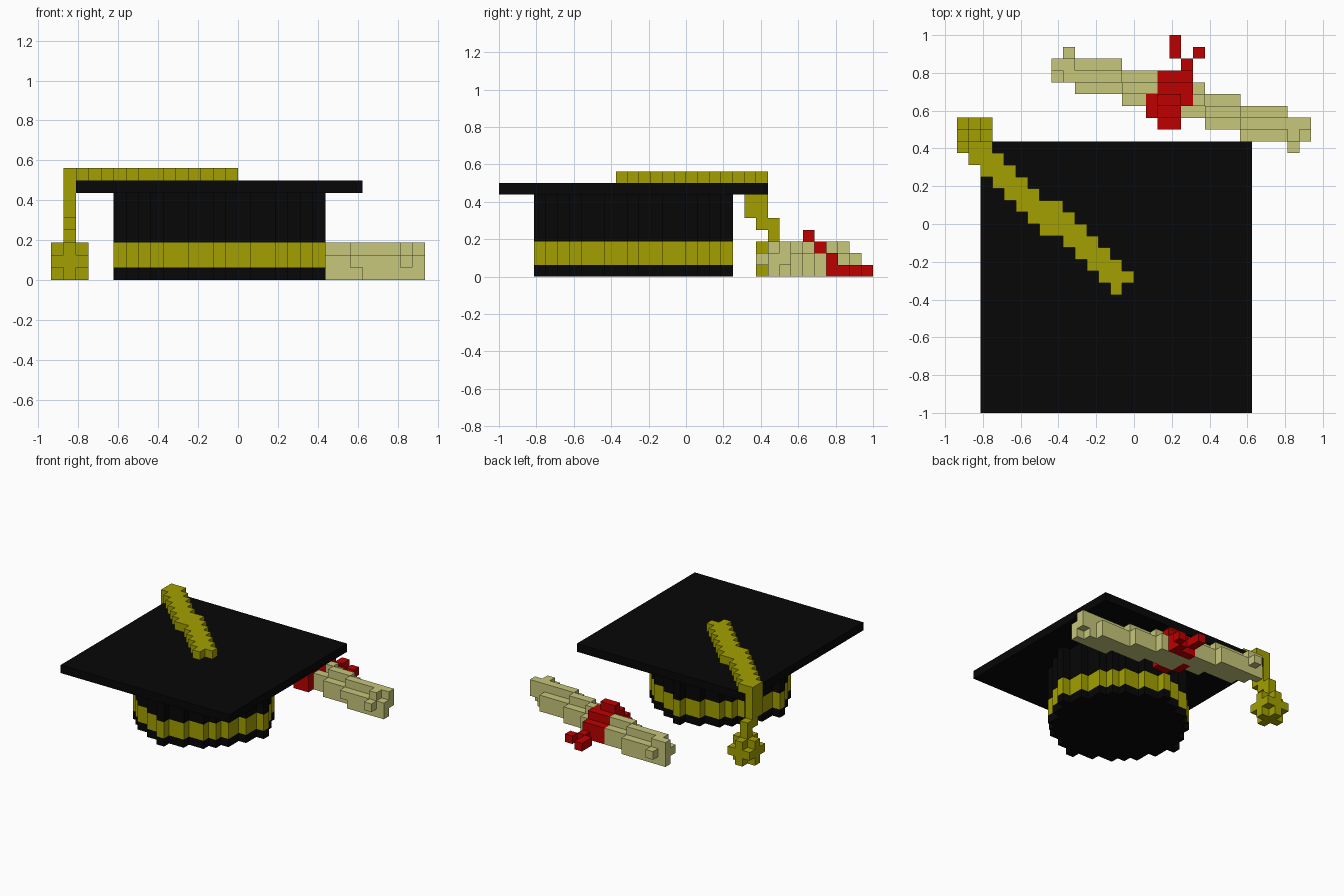
import bpy, bmesh, math
from mathutils import Vector

if "Cube" in bpy.data.objects:
    bpy.data.objects.remove(bpy.data.objects["Cube"])

U = 1 / 16  # edge of one block


def material(name, rgb):
    m = bpy.data.materials.new(name)
    m.diffuse_color = (*rgb, 1)
    m.use_nodes = True
    m.node_tree.nodes["Principled BSDF"].inputs["Base Color"].default_value = m.diffuse_color
    return m


BLACK = material("black_cloth", (0.002, 0.002, 0.002))
GOLD = material("gold_cord", (0.36, 0.35, 0.0))
PAPER = material("paper", (0.57, 0.57, 0.2))
RED = material("red_ribbon", (0.52, 0.0, 0.0))


def box(x0, x1, y0, y1, z0, z1):
    """Block cells in inclusive ranges."""
    return {(x, y, z) for x in range(x0, x1 + 1)
            for y in range(y0, y1 + 1) for z in range(z0, z1 + 1)}


def blocks(name, cells, mat):
    """Closed skin around a set of cells, with flat areas merged."""
    bm = bmesh.new()
    for c in cells:
        for axis in range(3):
            for s in (-1, 1):
                n = list(c)
                n[axis] += s
                if tuple(n) in cells:
                    continue
                d, a, b = Vector((0, 0, 0)), Vector((0, 0, 0)), Vector((0, 0, 0))
                d[axis], a[(axis + 1) % 3], b[(axis + 2) % 3] = s / 2, 0.5, 0.5
                mid = Vector(c) + Vector((0.5, 0.5, 0.5)) + d
                quad = [mid - a - b, mid + a - b, mid + a + b, mid - a + b]
                bm.faces.new([bm.verts.new(p * U) for p in quad[::s]])
    bmesh.ops.remove_doubles(bm, verts=bm.verts[:], dist=1e-4)
    bmesh.ops.dissolve_limit(bm, angle_limit=math.radians(1),
                             verts=bm.verts[:], edges=bm.edges[:])
    me = bpy.data.meshes.new(name)
    bm.to_mesh(me)
    bm.free()
    me.materials.append(mat)
    ob = bpy.data.objects.new(name, me)
    bpy.context.collection.objects.link(ob)


def disc(z0, z1):
    """Round plan with a single block standing out at each quarter point."""
    return {c for c in box(-10, 6, -13, 3, z0, z1)
            if (c[0] + 2) ** 2 + (c[1] + 5) ** 2 <= 53 or c[0] == -2 or c[1] == -5}


# Cap: round crown with a gold band, and the square board
blocks("crown_base", disc(0, 0), BLACK)
blocks("crown_band", disc(1, 2), GOLD)
blocks("crown", disc(3, 6), BLACK)
blocks("board", box(-13, 9, -16, 6, 7, 7), BLACK)

# Cord: diagonal on the board, one x range per row from back to front
rows = [(-14, -13), (-14, -12), (-13, -11), (-12, -10), (-11, -9), (-10, -7),
        (-9, -6), (-8, -5), (-6, -4), (-5, -3), (-4, -2), (-3, -1), (-2, -2)]
cord = set()
for i, (x0, x1) in enumerate(rows):
    cord |= box(x0, x1, 6 - i, 6 - i, 8, 8)
blocks("cord", cord, GOLD)

# Hanging cord and tassel ball
hang = (box(-14, -14, 5, 6, 5, 7) | box(-14, -14, 6, 7, 4, 4)
        | box(-14, -14, 7, 7, 3, 3))
blocks("hanging_cord", hang, GOLD)
ball = {c for c in box(-15, -13, 6, 8, 0, 2)
        if abs(c[0] + 14) + abs(c[1] - 7) + abs(c[2] - 1) < 3}
blocks("tassel", ball, GOLD)

# Ribbon: stepped dome knot with two tails on the ground
ribbon = (box(1, 1, 9, 10, 0, 1) | box(2, 3, 8, 12, 0, 1) | box(4, 4, 10, 12, 0, 1)
          | box(2, 3, 9, 11, 2, 2) | box(4, 4, 10, 11, 2, 2) | box(2, 3, 10, 10, 3, 3)
          | box(4, 4, 13, 13, 0, 0) | box(3, 3, 14, 15, 0, 0) | box(5, 5, 14, 14, 0, 0))
ribbon -= box(2, 4, 9, 11, 0, 0)
blocks("ribbon", ribbon, RED)

# Scroll: slanted bar, three wide with a narrower top ridge and knobbly ends
scroll = box(2, 4, 9, 11, 0, 0)
for x0, x1, y in [(-5, -2, 12), (-1, 1, 11), (4, 5, 10), (6, 8, 9), (9, 12, 8)]:
    scroll |= box(x0, x1, y - 1, y + 1, 0, 1) | box(x0, x1, y, y, 2, 2)
scroll |= (box(-6, -6, 12, 13, 0, 2) | box(-6, -6, 14, 14, 1, 1)
           | box(-7, -7, 13, 13, 0, 2) | box(-7, -7, 12, 12, 1, 1))
scroll |= (box(13, 13, 7, 8, 0, 2) | box(13, 13, 6, 6, 1, 1)
           | box(14, 14, 7, 7, 0, 1) | box(14, 14, 8, 8, 1, 2))
scroll -= {(9, 7, 0)}
blocks("scroll", scroll - ribbon, PAPER)
